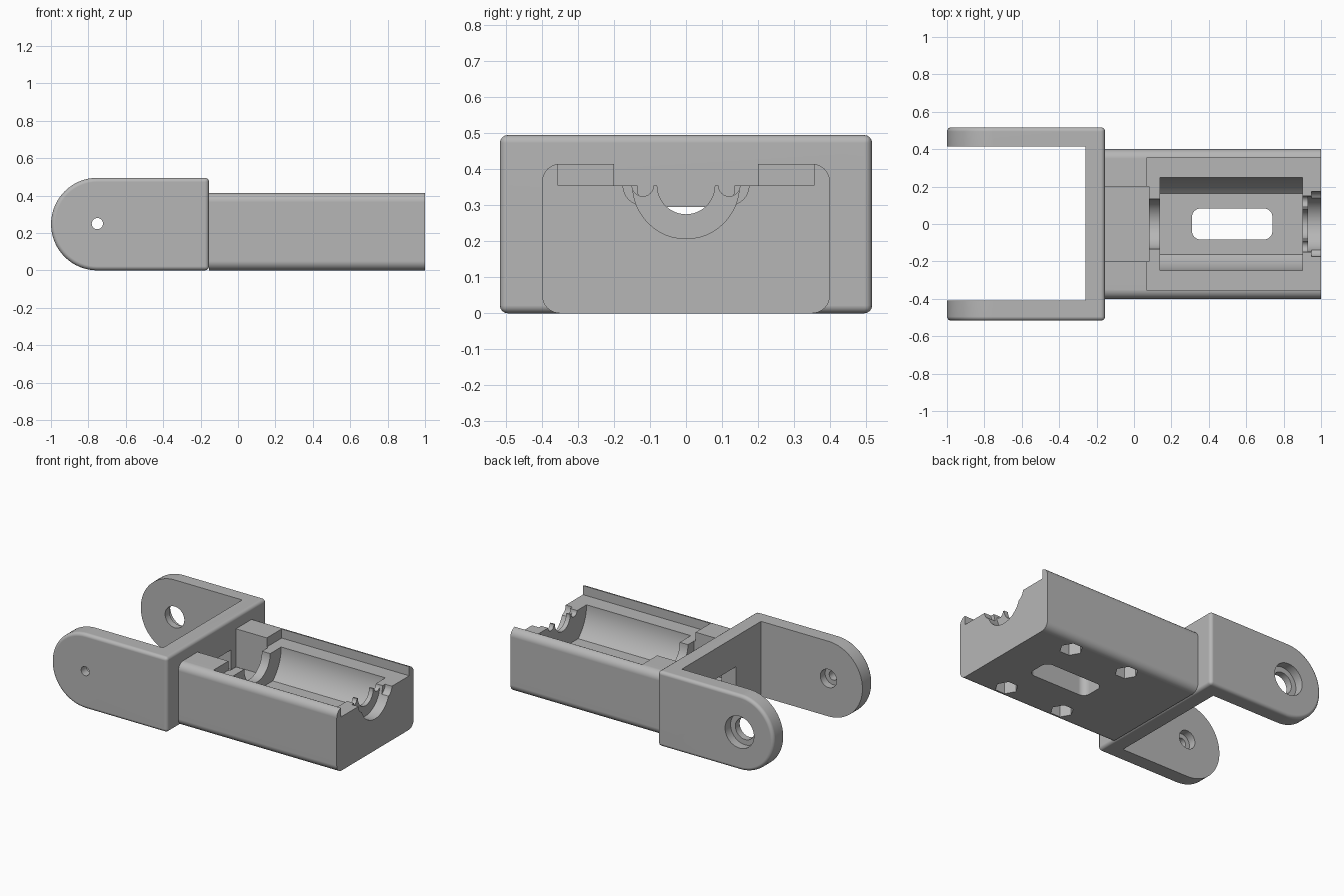
import bpy, bmesh
from math import sin, cos, pi, radians

if "Cube" in bpy.data.objects:
    bpy.data.objects.remove(bpy.data.objects["Cube"])

grey = bpy.data.materials.new("plain grey")
grey.use_nodes = True
grey.diffuse_color = (0.47, 0.47, 0.47, 1)
grey.node_tree.nodes["Principled BSDF"].inputs["Base Color"].default_value = grey.diffuse_color


def arc(cx, cy, r, start, end, n):
    """Points on an arc, angles in degrees."""
    angles = [radians(start + (end - start) * i / n) for i in range(n + 1)]
    return [(cx + r * cos(a), cy + r * sin(a)) for a in angles]


def circle(cx, cy, r, n=48):
    return arc(cx, cy, r, 0, 360, n)[:-1]


def rect(a0, a1, b0, b1, r=0):
    """Rectangle outline, with rounded corners when r is given."""
    if not r:
        return [(a0, b0), (a1, b0), (a1, b1), (a0, b1)]
    corners = [(a1 - r, b1 - r), (a0 + r, b1 - r), (a0 + r, b0 + r), (a1 - r, b0 + r)]
    return [p for i, c in enumerate(corners) for p in arc(*c, r, 90 * i, 90 * i + 90, 8)]


def prism(name, outline, axis, lo, hi):
    """Extrude an outline along an axis from lo to hi."""
    place = {"X": lambda a, b: (lo, a, b), "Y": lambda a, b: (a, lo, b),
             "Z": lambda a, b: (a, b, lo)}[axis]
    bm = bmesh.new()
    face = bm.faces.new([bm.verts.new(place(a, b)) for a, b in outline])
    top = bmesh.ops.extrude_face_region(bm, geom=[face])["geom"]
    shift = [(hi - lo) * (axis == k) for k in "XYZ"]
    bmesh.ops.translate(bm, vec=shift, verts=[v for v in top if isinstance(v, bmesh.types.BMVert)])
    bmesh.ops.recalc_face_normals(bm, faces=bm.faces)
    mesh = bpy.data.meshes.new(name)
    bm.to_mesh(mesh)
    bm.free()
    mesh.materials.append(grey)
    obj = bpy.data.objects.new(name, mesh)
    bpy.context.collection.objects.link(obj)
    return obj


def apply(obj, mod):
    bpy.context.view_layer.objects.active = obj
    bpy.ops.object.modifier_apply(modifier=mod.name)


def cut(target, *shape):
    """Subtract a prism from the target."""
    cutter = prism("cutter", *shape)
    cutter.hide_render = True
    mod = target.modifiers.new("cut", "BOOLEAN")
    mod.operation, mod.solver, mod.object = "DIFFERENCE", "EXACT", cutter
    apply(target, mod)
    bpy.data.objects.remove(cutter)


def finish(obj):
    bpy.ops.object.select_all(action="DESELECT")
    obj.select_set(True)
    bpy.context.view_layer.objects.active = obj
    bpy.ops.object.shade_smooth_by_angle(angle=radians(30))
    mod = obj.modifiers.new("normals", "WEIGHTED_NORMAL")
    mod.keep_sharp = True


# Fork: rounded block, hollowed to leave two arms and a bridge
BRIDGE = -0.155
side = [(BRIDGE, 0), (BRIDGE, 0.495)] + arc(-0.752, 0.2475, 0.2475, 90, 270, 32)
fork = prism("fork", side, "Y", -0.517, 0.517)
bevel = fork.modifiers.new("round", "BEVEL")
bevel.width, bevel.segments, bevel.limit_method = 0.022, 4, "ANGLE"
apply(fork, bevel)
cut(fork, rect(-1.2, -0.26, -0.41, 0.415), "Z", -0.2, 0.8)

# Pivot holes: a stepped bolt hole in each arm
for r, y0, y1 in [(0.03, -0.6, -0.3), (0.06, -0.46, -0.3), (0.07, 0.3, 0.6), (0.105, 0.46, 0.6)]:
    cut(fork, circle(-0.752, 0.25, r), "Y", y0, y1)

# Wire window through the bridge
cut(fork, rect(-0.15, 0.15, 0.165, 0.295), "X", -0.4, 0)

# Motor housing: long block with rounded edges
housing = prism("motor_housing", rect(-0.4, 0.4, 0, 0.415, 0.05), "X", BRIDGE, 1)
AXIS = 0.355
cut(housing, rect(0.07, 1.2, -0.355, 0.355), "Z", AXIS, 0.7)
cut(housing, rect(-0.3, 0.08, -0.2, 0.2), "Z", 0.165, 0.7)

# Motor bed: round pocket with a flat floor
bed = arc(0, AXIS, 0.25, 180 + 49.5, -49.5, 48)
cut(housing, bed, "X", 0.14, 0.9)

# Bores for the rear boss, the shaft and the front flange
for r, x0, x1 in [(0.135, 0.06, 0.2), (0.08, 0.8, 1.1), (0.148, 0.93, 1.1)]:
    cut(housing, circle(0, AXIS, r), "X", x0, x1)

# Screw channels beside the shaft, and nut pockets underneath
for s in (-1, 1):
    cut(housing, circle(s * 0.12, AXIS, 0.03, 24), "X", 0.85, 1.1)
    cut(housing, circle(s * 0.12, AXIS, 0.055, 32), "X", 0.95, 1.1)
    for x in (0.305, 0.73):
        cut(housing, circle(x, s * 0.295, 0.07, 6), "Z", -0.1, 0.09)

# Vent slot through the floor
cut(housing, rect(0.31, 0.74, -0.083, 0.083, 0.045), "Z", -0.1, 0.3)

for part in (fork, housing):
    finish(part)
